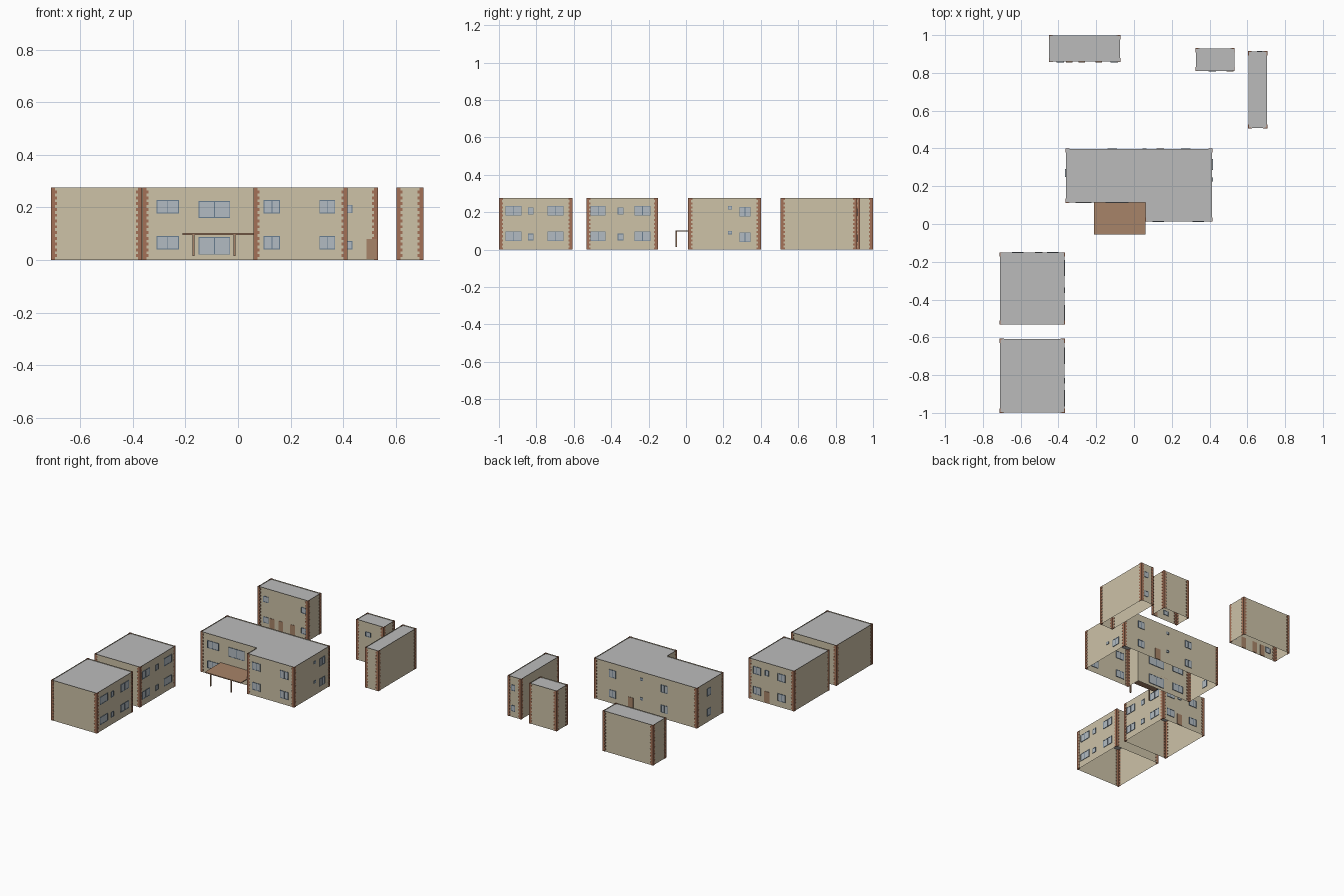
import bpy, bmesh

if "Cube" in bpy.data.objects:
    bpy.data.objects.remove(bpy.data.objects["Cube"])

H = 0.275          # wall height
ROOF_Z = 0.269     # roof sits just below the parapet
OUT = 0.002        # how far trims stand proud of the walls


def mat(name, r, g, b):
    m = bpy.data.materials.new(name)
    m.diffuse_color = (r, g, b, 1)
    m.use_nodes = True
    m.node_tree.nodes["Principled BSDF"].inputs["Base Color"].default_value = m.diffuse_color
    return m


WALL = mat("cream wall", 0.61, 0.54, 0.39)
ROOF = mat("grey roof", 0.50, 0.50, 0.50)
BRICK = mat("brick quoin", 0.37, 0.165, 0.095)
WOOD = mat("brown wood", 0.39, 0.23, 0.14)
GLASS = mat("pale glass", 0.45, 0.50, 0.54)
FRAME = mat("blue grey frame", 0.14, 0.205, 0.28)


def finish(name, bm, *mats):
    me = bpy.data.meshes.new(name)
    bm.to_mesh(me)
    bm.free()
    for m in mats:
        me.materials.append(m)
    ob = bpy.data.objects.new(name, me)
    bpy.context.collection.objects.link(ob)
    return ob


def box(bm, a, b, index=0):
    """Axis-aligned box between two opposite corners."""
    lo = [min(p, q) for p, q in zip(a, b)]
    hi = [max(p, q) for p, q in zip(a, b)]
    verts = bmesh.ops.create_cube(bm, size=1)["verts"]
    for v in verts:
        v.co = [l if c < 0 else h for c, l, h in zip(v.co, lo, hi)]
    for f in {f for v in verts for f in v.link_faces}:
        f.material_index = index


def rect(x0, x1, y0, y1):
    return [(x0, y0), (x1, y0), (x1, y1), (x0, y1)]


def building(name, outline):
    """Open-bottomed walls, sunken flat roof and toothed corner quoins."""
    n = len(outline)
    bm = bmesh.new()
    low = [bm.verts.new((x, y, 0)) for x, y in outline]
    top = [bm.verts.new((x, y, H)) for x, y in outline]
    for i in range(n):
        j = (i + 1) % n
        bm.faces.new((low[i], low[j], top[j], top[i]))
    finish(name + "_walls", bm, WALL)

    bm = bmesh.new()
    bm.faces.new([bm.verts.new((x, y, ROOF_Z)) for x, y in outline])
    finish(name + "_roof", bm, ROOF)

    bm = bmesh.new()
    rows = 25
    for i in range(n):
        px, py = outline[i - 1]
        x, y = outline[i]
        nx, ny = outline[(i + 1) % n]
        ax, ay, bx, by = x - px, y - py, nx - x, ny - y
        if ax * by - ay * bx < 0:      # no quoins on inner corners
            continue
        # unit directions leading away from the corner along each wall
        sx = 1 if (bx or -ax) > 0 else -1
        sy = 1 if (by or -ay) > 0 else -1
        ox, oy = x - sx * OUT, y - sy * OUT
        for k in range(rows):
            z0, z1 = H * k / rows, H * (k + 1) / rows
            lx, ly = (0.020, 0.013) if k % 2 else (0.013, 0.020)
            box(bm, (ox, oy, z0), (x + sx * lx, y + sy * OUT, z1))
            box(bm, (ox, oy, z0), (x + sx * OUT, y + sy * ly, z1))
    finish(name + "_quoins", bm, BRICK)


def panel(bm, axis, c, u0, u1, z0, z1, t, index):
    """Thin plate lying in a wall whose normal is the given axis."""
    if axis == "x":
        box(bm, (c - t, u0, z0), (c + t, u1, z1), index)
    else:
        box(bm, (u0, c - t, z0), (u1, c + t, z1), index)


def windows(name, axis, c, spans, levels):
    """Framed windows: every span (u0, u1) repeated on every level (z0, z1)."""
    bm = bmesh.new()
    e = 0.003
    for u0, u1 in spans:
        for z0, z1 in levels:
            panel(bm, axis, c, u0, u1, z0, z1, 0.0015, 0)
            for z in (z0, z1 - e):
                panel(bm, axis, c, u0, u1, z, z + e, 0.003, 1)
            bars = [u0, u1 - e]
            if u1 - u0 > 0.045:
                bars.append((u0 + u1 - e) / 2)
            for u in bars:
                panel(bm, axis, c, u, u + e, z0, z1, 0.003, 1)
    finish(name, bm, GLASS, FRAME)


def doors(name, axis, c, spans):
    bm = bmesh.new()
    for u0, u1 in spans:
        panel(bm, axis, c, u0, u1, 0.004, 0.08, 0.003, 0)
    finish(name, bm, WOOD)


# Buildings
building("main_house", [(-0.361, 0.114), (0.061, 0.114), (0.061, 0.014),
                        (0.414, 0.014), (0.414, 0.398), (-0.361, 0.398)])
building("back_row", rect(-0.449, -0.073, 0.859, 0.998))
building("back_shed", rect(0.327, 0.531, 0.811, 0.929))
building("side_shed", rect(0.606, 0.704, 0.508, 0.913))
building("side_house", rect(-0.709, -0.368, -0.531, -0.152))
building("front_house", rect(-0.709, -0.368, -0.998, -0.609))

# Main house openings
BIG = [(0.040, 0.091), (0.177, 0.228)]
SMALL = [(0.082, 0.100), (0.215, 0.233)]
windows("main_front_left_windows", "y", 0.114, [(-0.31, -0.225)], BIG)
windows("main_entrance_windows", "y", 0.114, [(-0.15, -0.03)],
        [(0.02, 0.087), (0.16, 0.224)])
windows("main_front_right_windows", "y", 0.014, [(0.098, 0.16), (0.31, 0.37)], BIG)
windows("main_right_windows", "x", 0.414, [(0.286, 0.345)], BIG)
windows("main_right_vents", "x", 0.414, [(0.225, 0.245)], SMALL)
windows("main_left_windows", "x", -0.361, [(0.25, 0.29)], BIG)
windows("main_back_windows", "y", 0.398, [(0.25, 0.30), (-0.14, -0.09)], BIG)
windows("main_back_vents", "y", 0.398, [(0.045, 0.065)], SMALL)
doors("main_back_door", "y", 0.398, [(0.118, 0.158)])

# Front and side houses share the same window layout on their right walls
MID = [(0.05, 0.085), (0.187, 0.225)]
TALL = [(0.045, 0.096), (0.182, 0.234)]
windows("side_house_windows", "x", -0.368, [(-0.51, -0.43), (-0.275, -0.19)], TALL)
windows("side_house_small_windows", "x", -0.368, [(-0.365, -0.335)], MID)
windows("front_house_windows", "x", -0.368, [(-0.965, -0.88), (-0.74, -0.655)], TALL)
windows("front_house_small_windows", "x", -0.368, [(-0.845, -0.815)], MID)
windows("side_house_back_windows", "y", -0.152, [(-0.46, -0.40), (-0.645, -0.585)], BIG)
windows("side_house_stair_window", "y", -0.152, [(-0.52, -0.49)], MID[1:])
doors("side_house_door", "y", -0.152, [(-0.525, -0.485)])

# Outbuilding openings
windows("back_row_windows", "y", 0.859, [(-0.41, -0.37), (-0.125, -0.085)],
        [(0.04, 0.08), (0.18, 0.22)])
doors("back_row_doors", "y", 0.859, [(-0.36, -0.325), (-0.295, -0.26), (-0.205, -0.17)])
windows("back_shed_windows", "y", 0.811, [(0.395, 0.435)], [(0.04, 0.072), (0.178, 0.21)])
doors("back_shed_door", "y", 0.811, [(0.49, 0.527)])
windows("side_shed_windows", "y", 0.913, [(0.65, 0.68)], [(0.04, 0.08), (0.18, 0.22)])

# Entrance canopy on two posts
bm = bmesh.new()
box(bm, (-0.211, -0.056, 0.096), (0.061, 0.114, 0.102))
finish("canopy_roof", bm, WOOD)
for side, x in (("left", -0.17), ("right", -0.014)):
    bm = bmesh.new()
    box(bm, (x - 0.004, -0.056, 0.015), (x + 0.004, -0.048, 0.096))
    finish("canopy_post_" + side, bm, WOOD)
